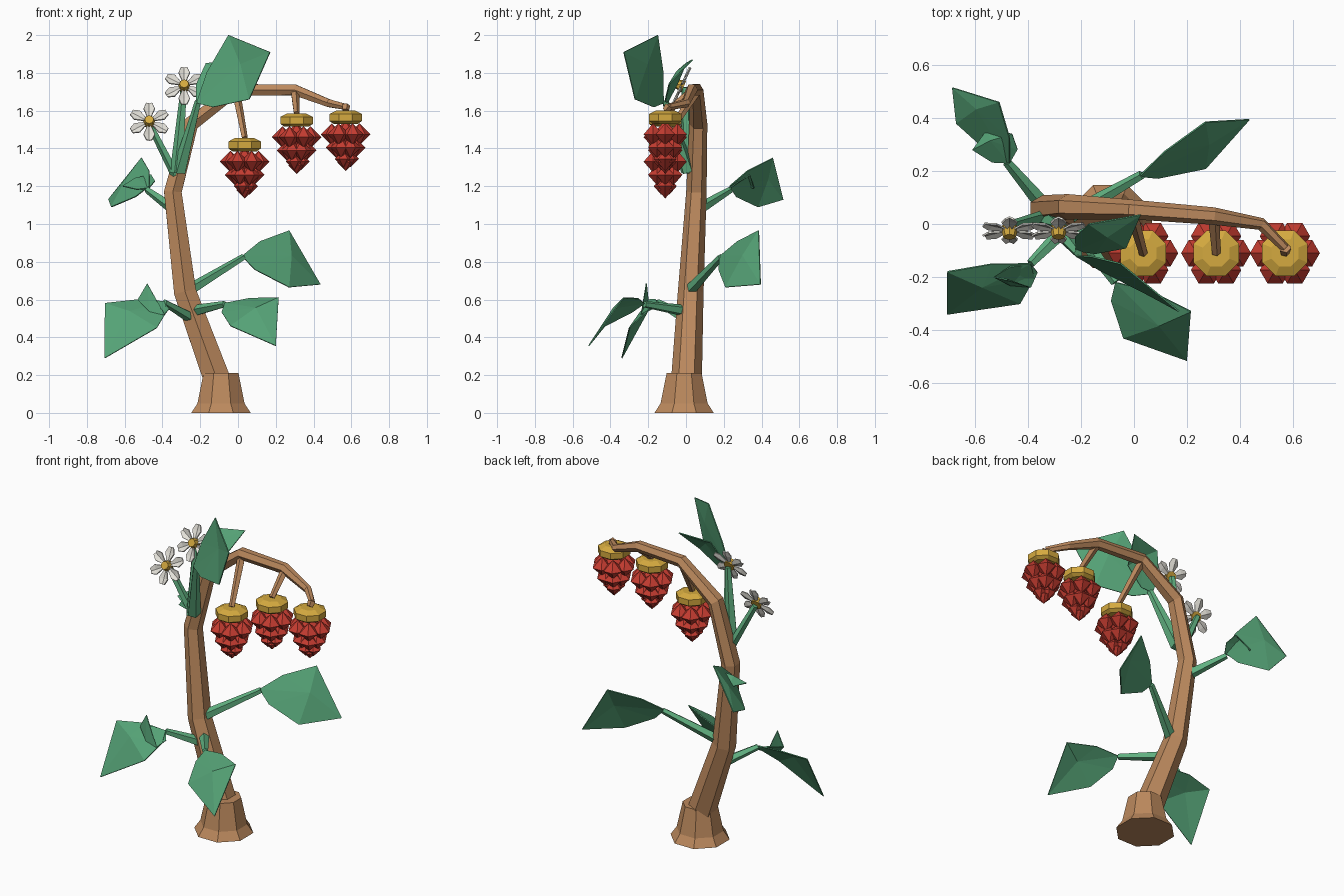
import bpy, bmesh, math
from mathutils import Vector, Matrix

cube = bpy.data.objects.get("Cube")
if cube:
    bpy.data.objects.remove(cube)


def material(name, color):
    m = bpy.data.materials.new(name)
    m.use_nodes = True
    m.diffuse_color = (*color, 1)
    m.node_tree.nodes["Principled BSDF"].inputs["Base Color"].default_value = (*color, 1)
    return m


BARK = material("bark brown", (0.50, 0.25, 0.11))
LEAF = material("leaf green", (0.09, 0.36, 0.18))
SHOOT = material("shoot green", (0.12, 0.44, 0.22))
RED = material("berry red", (0.56, 0.045, 0.03))
GOLD = material("golden yellow", (0.66, 0.40, 0.05))
WHITE = material("petal white", (0.78, 0.76, 0.70))


def finish(bm, name, mat, thickness=0):
    bmesh.ops.recalc_face_normals(bm, faces=bm.faces)
    mesh = bpy.data.meshes.new(name)
    bm.to_mesh(mesh)
    bm.free()
    mesh.materials.append(mat)
    obj = bpy.data.objects.new(name, mesh)
    bpy.context.collection.objects.link(obj)
    if thickness:
        mod = obj.modifiers.new("thickness", 'SOLIDIFY')
        mod.thickness = thickness
        mod.offset = 0
    return obj


def tube(name, path, radii, sides, mat):
    """Faceted, tapering tube along a path."""
    bm = bmesh.new()
    path = [Vector(p) for p in path]
    rings = []
    for i, p in enumerate(path):
        before, after = path[max(i - 1, 0)], path[min(i + 1, len(path) - 1)]
        t = Vector()
        if p != before:
            t += (p - before).normalized()
        if p != after:
            t += (after - p).normalized()
        t.normalize()
        u = Vector((0, 1, 0)).cross(t).normalized()
        v = t.cross(u)
        angles = [math.tau * (k + 0.5) / sides for k in range(sides)]
        rings.append([bm.verts.new(p + radii[i] * (math.cos(a) * u + math.sin(a) * v))
                      for a in angles])
    for low, high in zip(rings, rings[1:]):
        for k in range(sides):
            n = (k + 1) % sides
            bm.faces.new((low[k], low[n], high[n], high[k]))
    bm.faces.new(rings[0])
    bm.faces.new(rings[-1])
    return finish(bm, name, mat)


def leaf(name, base, tip, side_a, side_b):
    """Domed kite-shaped blade with a shoulder on each side of its base."""
    base, tip, a, b = map(Vector, (base, tip, side_a, side_b))
    out = (a - b).normalized() * 0.03
    mid = (a + b) / 2
    crown = mid + (mid - (base + tip) / 2) * 0.3
    outline = [base, base.lerp(a, 0.38) + out, a, tip, b, base.lerp(b, 0.28) - out]
    bm = bmesh.new()
    centre = bm.verts.new(crown)
    ring = [bm.verts.new(p) for p in outline]
    for k in range(len(ring)):
        bm.faces.new((centre, ring[k], ring[(k + 1) % len(ring)]))
    finish(bm, name, LEAF, 0.006)


def shoot(name, start, end, thick=0.032, thin=0.018):
    tube(name, [start, end], [thick, thin], 5, SHOOT)


# Flared foot and arching trunk
tube("trunk_foot", [(-0.09, -0.01, z) for z in (0, 0.05, 0.21)], [0.17, 0.135, 0.1], 8, BARK)
tube("trunk", [(-0.09, 0, 0.12), (-0.28, 0.025, 0.64), (-0.345, 0.055, 1.17),
               (-0.25, 0.065, 1.53), (-0.01, 0.055, 1.71), (0.3, 0.03, 1.71),
               (0.48, 0, 1.64), (0.57, -0.09, 1.62)],
     [0.083, 0.068, 0.054, 0.048, 0.037, 0.033, 0.024, 0.018], 6, BARK)


# Hanging berries: twig, golden cap and a cluster of pointed beads
def berry(label, x, top, anchor):
    y = -0.11
    tube(label + "_twig", [anchor, (x, y, top)], [0.024, 0.017], 5, BARK)
    tube(label + "_cap", [(x, y, top - d) for d in (0.07, 0.055, 0.018, 0)],
         [0.07, 0.093, 0.093, 0.055], 8, GOLD)
    bm = bmesh.new()
    # ring: drop below the cap top, ring radius, bead count, bead size
    for drop, radius, count, size in ((0.125, 0.074, 6, 0.058), (0.195, 0.05, 6, 0.055),
                                      (0.255, 0.025, 3, 0.045), (0.275, 0, 1, 0.045),
                                      (0.13, 0, 1, 0.08)):
        for k in range(count):
            a = math.tau * k / count
            spot = Vector((x + radius * math.cos(a), y + radius * math.sin(a), top - drop))
            for up in (1, -1):
                bmesh.ops.create_cone(bm, segments=6, radius1=size, radius2=0, depth=size,
                                      matrix=Matrix.Translation(spot + Vector((0, 0, up * size / 2)))
                                      @ Matrix.Rotation(0 if up > 0 else math.pi, 4, 'Y')
                                      @ Matrix.Rotation(up * a + math.pi / 2, 4, 'Z'))
    bmesh.ops.remove_doubles(bm, verts=bm.verts, dist=0.0005)
    finish(bm, label + "_beads", RED)


berry("inner_berry", 0.035, 1.455, (-0.01, 0.05, 1.69))
berry("middle_berry", 0.31, 1.585, (0.3, 0.03, 1.7))
berry("outer_berry", 0.57, 1.6, (0.57, -0.09, 1.625))

# Leaf stalks
shoot("lower_right_stalk", (-0.24, 0, 0.5), (-0.39, -0.15, 0.585))
shoot("lower_left_stalk", (-0.23, 0, 0.54), (-0.07, -0.22, 0.575))
shoot("middle_stalk", (-0.24, 0.03, 0.66), (0.03, 0.185, 0.825))
shoot("back_stalk", (-0.34, 0.07, 1.08), (-0.48, 0.235, 1.18))
shoot("top_stalk", (-0.31, 0.01, 1.28), (-0.21, -0.11, 1.65), 0.04)

# Leaf blades: base, tip and the two side corners
leaf("lower_right_leaf", (-0.39, -0.15, 0.59), (-0.705, -0.34, 0.29),
     (-0.705, -0.18, 0.58), (-0.43, -0.3, 0.45))
leaf("lower_right_leaflet", (-0.39, -0.15, 0.58), (-0.48, -0.21, 0.685),
     (-0.53, -0.2, 0.6), (-0.39, -0.24, 0.52))
leaf("lower_left_leaf", (-0.07, -0.22, 0.58), (0.2, -0.515, 0.355),
     (0.215, -0.33, 0.61), (-0.04, -0.43, 0.46))
leaf("middle_leaf", (0.02, 0.18, 0.83), (0.435, 0.395, 0.68),
     (0.27, 0.385, 0.965), (0.27, 0.21, 0.665))
leaf("back_leaf", (-0.47, 0.23, 1.2), (-0.685, 0.515, 1.13),
     (-0.51, 0.46, 1.35), (-0.67, 0.38, 1.09))
leaf("back_leaflet", (-0.47, 0.23, 1.19), (-0.55, 0.36, 1.19),
     (-0.46, 0.34, 1.26), (-0.61, 0.28, 1.2))
leaf("top_leaf", (-0.22, -0.12, 1.64), (0.17, -0.33, 1.91),
     (-0.05, -0.15, 2.0), (0.06, -0.27, 1.66))
leaf("top_leaflet", (-0.22, -0.1, 1.64), (0.025, 0.035, 1.87),
     (-0.17, 0.0, 1.85), (-0.03, -0.09, 1.74))


# Flowers: stalk, six petals and a golden centre
def flower(label, centre, root, thick):
    centre = Vector(centre)
    normal = Vector((0, -0.9, 0.42)).normalized()
    shoot(label + "_stalk", root, centre - normal * 0.015, thick, 0.018)
    place = Matrix.Translation(centre) @ normal.to_track_quat('Z', 'Y').to_matrix().to_4x4()
    half = [(0.025, 0.01), (0.075, 0.03), (0.108, 0.016)]
    bm = bmesh.new()
    for k in range(6):
        turn = place @ Matrix.Rotation(math.tau * (k + 0.5) / 6, 4, 'Z')
        rib, left, right = ([bm.verts.new(turn @ Vector((r, s * w, abs(s) * 0.008)))
                             for r, w in half] for s in (0, 1, -1))
        for edge in (left, right):
            for i in range(2):
                bm.faces.new((rib[i], rib[i + 1], edge[i + 1], edge[i]))
    finish(bm, label + "_petals", WHITE, 0.007)
    bm = bmesh.new()
    bmesh.ops.create_cone(bm, cap_ends=True, segments=8, radius1=0.034, radius2=0.024,
                          depth=0.04, matrix=place @ Matrix.Translation((0, 0, 0.012)))
    finish(bm, label + "_centre", GOLD)


flower("lower_flower", (-0.47, -0.02, 1.54), (-0.33, 0.03, 1.26), 0.026)
flower("upper_flower", (-0.285, -0.02, 1.73), (-0.325, 0.01, 1.27), 0.036)
